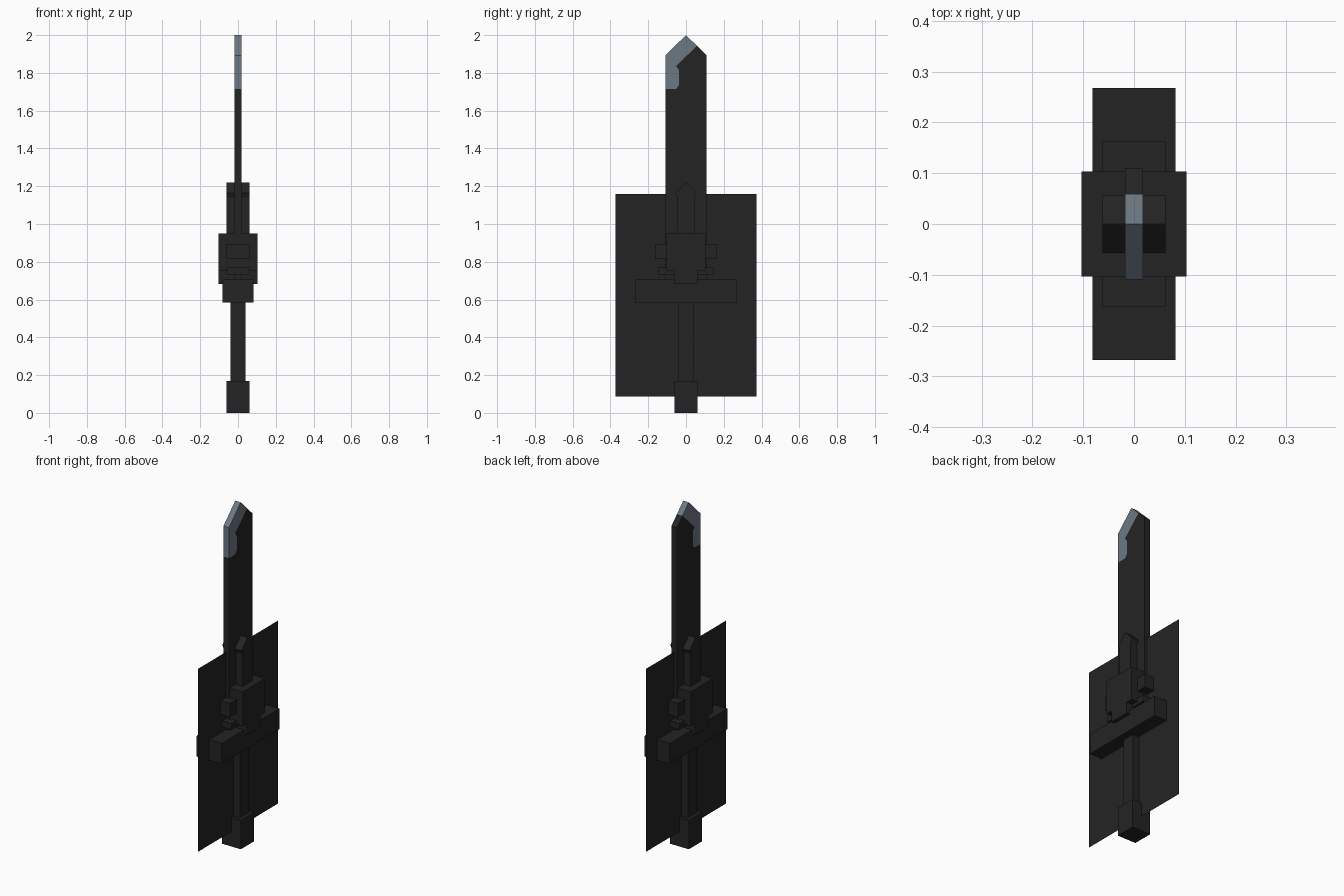
import bpy, bmesh

if "Cube" in bpy.data.objects:
    bpy.data.objects.remove(bpy.data.objects["Cube"])


def material(name, color):
    m = bpy.data.materials.new(name)
    m.diffuse_color = (*color, 1)
    m.use_nodes = True
    m.node_tree.nodes["Principled BSDF"].inputs["Base Color"].default_value = m.diffuse_color
    return m


dark = material("charcoal", (0.0175, 0.0175, 0.0185))
steel = material("pale steel", (0.15, 0.188, 0.225))


def add_object(name, bm, mats=(dark,)):
    bmesh.ops.recalc_face_normals(bm, faces=bm.faces[:])
    mesh = bpy.data.meshes.new(name)
    bm.to_mesh(mesh)
    bm.free()
    for m in mats:
        mesh.materials.append(m)
    bpy.context.collection.objects.link(bpy.data.objects.new(name, mesh))


def plate(name, half, outline, regions, mats=(dark,)):
    """Extrude a (y, z) outline to x = +-half; regions are (points, material index)."""
    bm = bmesh.new()
    cache = {}

    def vert(x, p):
        if (x, p) not in cache:
            cache[x, p] = bm.verts.new((x, *p))
        return cache[x, p]

    for pts, index in regions:
        for x in (-half, half):
            bm.faces.new([vert(x, p) for p in pts]).material_index = index
        for a, b in zip(pts, pts[1:] + pts[:1]):
            # walls only along the outer outline, not along the colour seam
            if abs(outline.index(a) - outline.index(b)) in (1, len(outline) - 1) \
                    if a in outline and b in outline else False:
                f = bm.faces.new([vert(-half, a), vert(half, a), vert(half, b), vert(-half, b)])
                f.material_index = index
    add_object(name, bm, mats)


def box(name, hx, y0, y1, z0, z1):
    pts = [(y0, z0), (y1, z0), (y1, z1), (y0, z1)]
    plate(name, hx, pts, [(pts, 0)])


# Blade with a pale worn tip on its front edge
W = 0.109
edge = [(-W, 1.714), (-W, 1.893), (0.0, 2.0), (0.058, 1.943)]
rear = [(W, 1.893), (W, 0.62), (-W, 0.62)]
seam = [(-0.053, 1.836), (-0.037, 1.815), (-0.037, 1.735), (-0.053, 1.714)]
plate("blade", 0.018, edge + rear,
      [(edge + seam, 1), ([edge[-1]] + rear + [edge[0]] + seam[::-1], 0)], (dark, steel))

# Central rib with a flared arrow tip
rib = [(-0.045, 0.9), (-0.045, 1.14), (-0.057, 1.163), (0.0, 1.22),
       (0.057, 1.163), (0.045, 1.14), (0.045, 0.9)]
plate("blade_rib", 0.062, rib, [(rib, 0)])

# Collar block, stepped at its foot
collar = [(-0.062, 0.683), (0.062, 0.683), (0.062, 0.75), (0.103, 0.75),
          (0.103, 0.95), (-0.103, 0.95), (-0.103, 0.75), (-0.062, 0.75)]
plate("collar", 0.103, collar, [(collar, 0)])

# Lugs in front of and behind the collar
for side, s in (("front", -1), ("back", 1)):
    box(side + "_upper_lug", 0.062, s * 0.09, s * 0.163, 0.814, 0.893)
    box(side + "_lower_lug", 0.062, s * 0.05, s * 0.147, 0.733, 0.77)

# Guard, grip and pommel
box("guard", 0.082, -0.268, 0.268, 0.585, 0.705)
box("grip", 0.04, -0.04, 0.04, 0.15, 0.6)
box("pommel", 0.061, -0.061, 0.061, 0.0, 0.17)

# Thin flat panel through the middle
bm = bmesh.new()
bm.faces.new([bm.verts.new((0, y, z)) for y, z in
              ((-0.372, 0.087), (0.372, 0.087), (0.372, 1.16), (-0.372, 1.16))])
add_object("flat_panel", bm)
